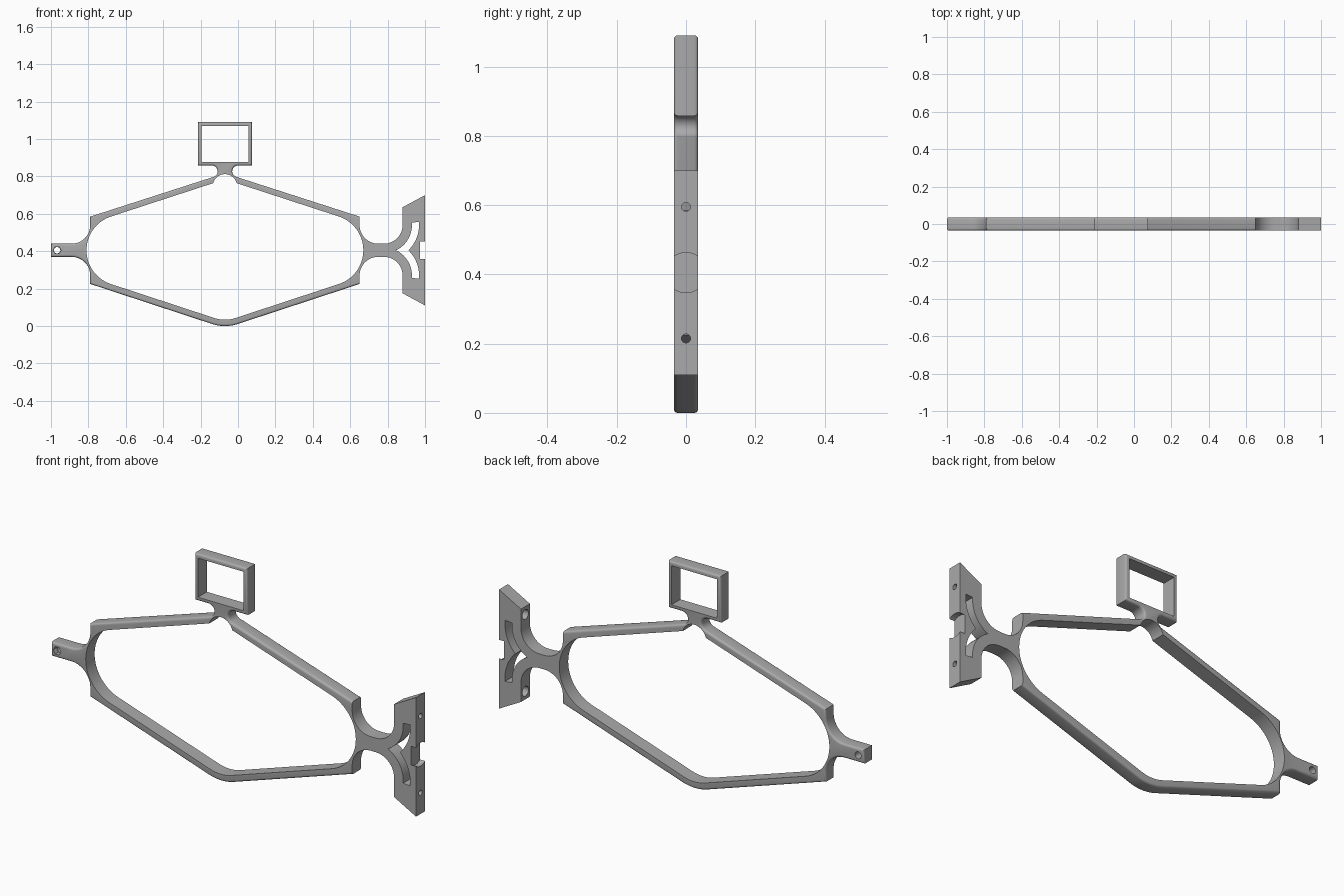
import bpy, bmesh, math
from mathutils import Matrix

cube = bpy.data.objects.get("Cube")
if cube:
    bpy.data.objects.remove(cube, do_unlink=True)

CX, CZ = -0.07, 0.405      # symmetry axes of the frame
HALF = 0.035               # half thickness
SLOPE = 18                 # bar angle in degrees

grey = bpy.data.materials.new("grey plastic")
grey.use_nodes = True
grey.diffuse_color = (0.4, 0.4, 0.4, 1)
grey.node_tree.nodes["Principled BSDF"].inputs["Base Color"].default_value = (0.4, 0.4, 0.4, 1)


def arc(cx, cz, r, a0, a1, n=12):
    angles = [math.radians(a0 + (a1 - a0) * i / n) for i in range(n + 1)]
    return [(cx + r * math.cos(a), cz + r * math.sin(a)) for a in angles]


def flip_x(points):
    return [(2 * CX - x, z) for x, z in reversed(points)]


def flip_z(points):
    return [(x, 2 * CZ - z) for x, z in reversed(points)]


def make_object(name, bm):
    bmesh.ops.recalc_face_normals(bm, faces=bm.faces)
    mesh = bpy.data.meshes.new(name)
    bm.to_mesh(mesh)
    bm.free()
    mesh.materials.append(grey)
    obj = bpy.data.objects.new(name, mesh)
    bpy.context.collection.objects.link(obj)
    return obj


def prism(name, outline, y0, y1, round_until=None):
    """Extrude an x-z outline along y; round its rims left of round_until."""
    bm = bmesh.new()
    face = bm.faces.new([bm.verts.new((x, y0, z)) for x, z in outline])
    new = bmesh.ops.extrude_face_region(bm, geom=[face])["geom"]
    bmesh.ops.translate(bm, vec=(0, y1 - y0, 0),
                        verts=[v for v in new if isinstance(v, bmesh.types.BMVert)])
    bmesh.ops.recalc_face_normals(bm, faces=bm.faces)
    if round_until is not None:
        rims = [e for e in bm.edges
                if abs(e.verts[0].co.y - e.verts[1].co.y) < 1e-5
                and (e.verts[0].co.x + e.verts[1].co.x) / 2 < round_until]
        bmesh.ops.bevel(bm, geom=rims, offset=0.011, segments=4, profile=0.5,
                        affect='EDGES', clamp_overlap=True)
    return make_object(name, bm)


def bore(name, x0, x1, z, r):
    """Cylinder along x."""
    bm = bmesh.new()
    turn = Matrix.Translation(((x0 + x1) / 2, 0, z)) @ Matrix.Rotation(math.pi / 2, 4, 'Y')
    bmesh.ops.create_cone(bm, cap_ends=True, segments=32, radius1=r, radius2=r,
                          depth=x1 - x0, matrix=turn)
    return make_object(name, bm)


def cut(body, cutter):
    mod = body.modifiers.new("cut", 'BOOLEAN')
    mod.operation = 'DIFFERENCE'
    mod.solver = 'EXACT'
    mod.object = cutter
    bpy.context.view_layer.objects.active = body
    bpy.ops.object.modifier_apply(modifier=mod.name)
    bpy.data.objects.remove(cutter, do_unlink=True)


# Outer outline, clockwise from the end tab
tab = [(-1, 0.44)] + arc(-0.89, 0.54, 0.1, -90, 0) + [(-0.79, 0.585)]
neck = arc(-0.14, 0.827, 0.031, -72, 90) + [(-0.215, 0.858), (-0.215, 1.09)]
bracket = ([(0.65, 0.585)] + arc(0.75, 0.54, 0.1, 180, 270)
           + arc(0.78, 0.54, 0.1, 270, 360) + [(0.88, 0.635), (1, 0.70)])
bottom = arc(CX, 0.22, 0.22, 270 + SLOPE, 270 - SLOPE)
outline = (tab + neck + flip_x(neck) + bracket
           + flip_z(bracket) + bottom + flip_z(tab))
frame = prism("hanger_frame", outline, -HALF, HALF, round_until=0.648)

# Large opening with round ends and a notch under the neck
left_end = arc(-0.62, CZ, 0.19, 90 + SLOPE, 270 - SLOPE, 32)
opening = (left_end + arc(CX, 0.22, 0.186, 270 - SLOPE, 270 + SLOPE)
           + flip_x(left_end) + arc(CX, 0.747, 0.065, 15, 165, 20))
cut(frame, prism("opening_cutter", opening, -0.1, 0.1))

# Window of the top box
window = [(-0.195, 0.877), (0.055, 0.877), (0.055, 1.07), (-0.195, 1.07)]
cut(frame, prism("window_cutter", window, -0.1, 0.1))

# Curved bracket slots that meet on the centre line
r_in, r_out, drop = 0.15, 0.188, 0.54 - CZ
tip, crotch = (-math.degrees(math.asin(drop / r)) for r in (r_in, r_out))
slot = arc(0.78, 0.54, r_in, 5, tip) + arc(0.78, 0.54, r_out, crotch, 5)
slots = slot[:-1] + slot[-1:]
upper, lower = slots[:], flip_z(slots)
n = 13
y_slot = upper[:n] + [p for p in flip_z(upper[:n])][1:] + flip_z(upper[n:]) + upper[n + 1:]
cut(frame, prism("slot_cutter", y_slot, -0.1, 0.1))

# Round recess and screw holes in the end plate
cut(frame, bore("recess_cutter", 0.973, 1.1, CZ, 0.058))
for z in (0.595, 0.215):
    cut(frame, bore("screw_cutter", 0.8, 1.1, z, 0.013))
    cut(frame, bore("screw_head_cutter", 0.8, 0.93, z, 0.024))

# Pin hole with a six-sided pocket in the tab
cut(frame, prism("pin_cutter", arc(-0.967, CZ, 0.017, 0, 345, 23), -0.1, 0.1))
cut(frame, prism("pocket_cutter", arc(-0.967, CZ, 0.021, 0, 300, 5), -0.1, -0.01))

bpy.ops.object.select_all(action='DESELECT')
frame.select_set(True)
bpy.context.view_layer.objects.active = frame
bpy.ops.object.shade_smooth_by_angle(angle=math.radians(30))
